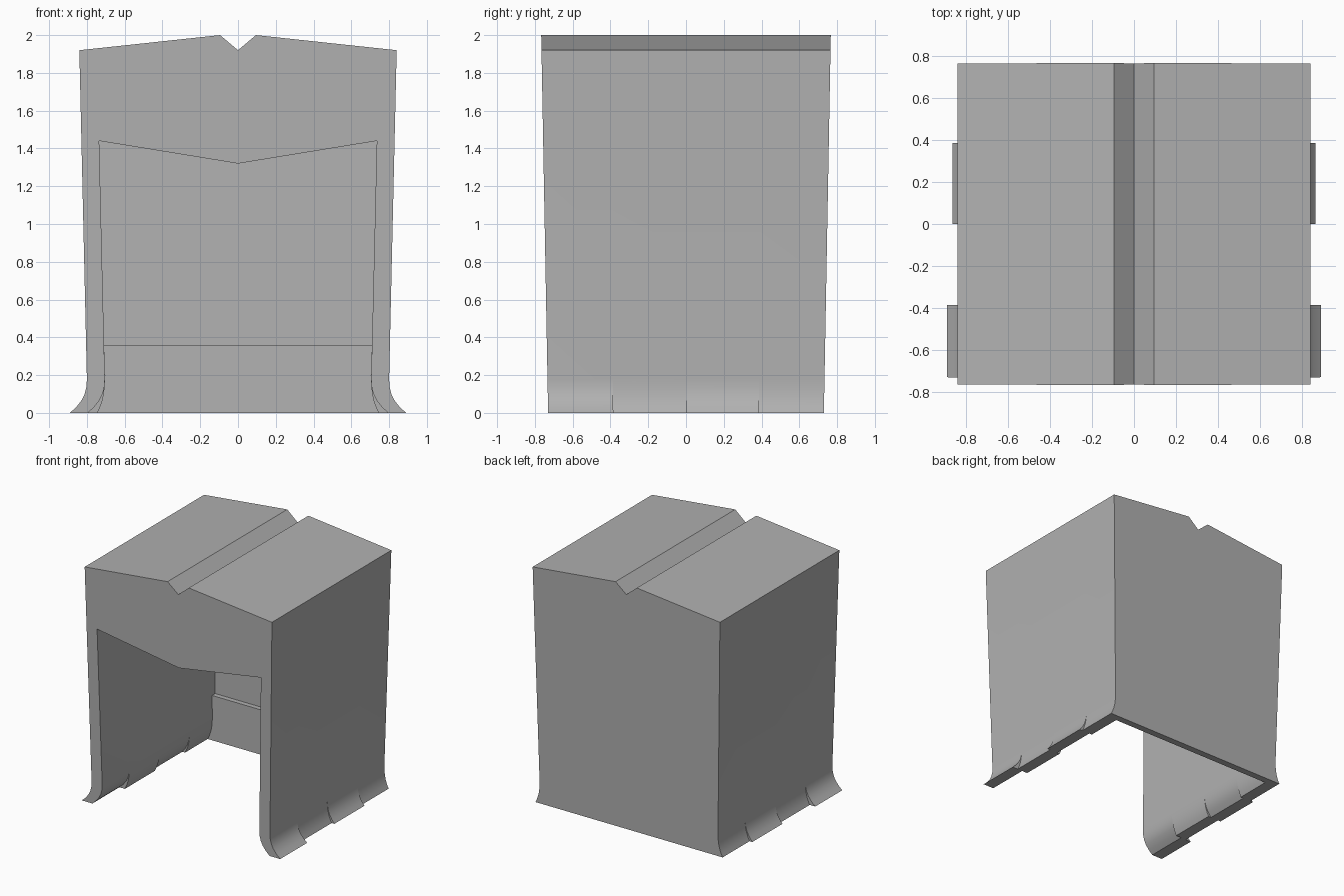
import bpy, bmesh, math

if "Cube" in bpy.data.objects:
    bpy.data.objects.remove(bpy.data.objects["Cube"])

DEPTH = 0.73                      # half depth at the floor
HEM_Z = [0.18, 0.14, 0.10, 0.065, 0.03, 0.0]

grey = bpy.data.materials.new("mid_grey")
grey.diffuse_color = (0.44, 0.44, 0.44, 1)
grey.use_nodes = True
grey.node_tree.nodes["Principled BSDF"].inputs["Base Color"].default_value = grey.diffuse_color


def hem(base, flare):
    # side wall foot curving outward towards the floor
    return [(base + flare * (1 - z / 0.18) ** 2.5, z) for z in HEM_Z]


def mirror(half):
    # half starts and ends on x = 0
    return half + [(-x, z) for x, z in reversed(half) if x > 1e-6]


def arch(flare):
    # roof with groove, outer wall, inner wall, V-shaped ceiling
    outer = [(0, 1.92), (0.095, 2.0), (0.84, 1.92)] + hem(0.80, flare)
    inner = hem(0.705, flare)[::-1] + [(0.735, 1.44), (0, 1.32)]
    return mirror(outer + inner)


def loft(name, stations):
    # join equal-length outlines placed at successive y positions
    bm = bmesh.new()
    rings = [[bm.verts.new((x, y * (1 + 0.025 * z), z)) for x, z in prof]
             for y, prof in stations]
    n = len(rings[0])
    for a, b in zip(rings, rings[1:]):
        for i in range(n):
            j = (i + 1) % n
            bm.faces.new((a[i], a[j], b[j], b[i]))
    bm.faces.new(rings[0])
    bm.faces.new(rings[-1])
    bmesh.ops.remove_doubles(bm, verts=bm.verts, dist=1e-5)
    bmesh.ops.recalc_face_normals(bm, faces=bm.faces)
    me = bpy.data.meshes.new(name)
    bm.to_mesh(me)
    bm.free()
    me.materials.append(grey)
    ob = bpy.data.objects.new(name, me)
    bpy.context.collection.objects.link(ob)
    bpy.ops.object.select_all(action='DESELECT')
    ob.select_set(True)
    bpy.context.view_layer.objects.active = ob
    bpy.ops.object.shade_smooth_by_angle(angle=math.radians(28))
    return ob


# roof and side walls, the hem split into four strips with different flares
cuts = [-DEPTH, -0.385, 0.0, 0.385, DEPTH]
flares = [0.09, 0.04, 0.065, 0.04]
stations = []
for y0, y1, f in zip(cuts, cuts[1:], flares):
    stations += [(y0, arch(f)), (y1, arch(f))]
loft("roof_and_walls", stations)

# thin back panel closing the opening
foot = hem(0.705, flares[-1])[::-1]
panel = foot + [(0.735, 1.44), (0, 1.32)]
panel = panel + [(-x, z) for x, z in reversed(panel[:-1])]
loft("back_panel", [(0.715, panel), (DEPTH, panel)])

# thicker kick board with a ledge along the bottom of the back
board = foot + [(0.709, 0.36)]
board = board + [(-x, z) for x, z in reversed(board)]
loft("back_kick_board", [(0.675, board), (0.715, board)])
